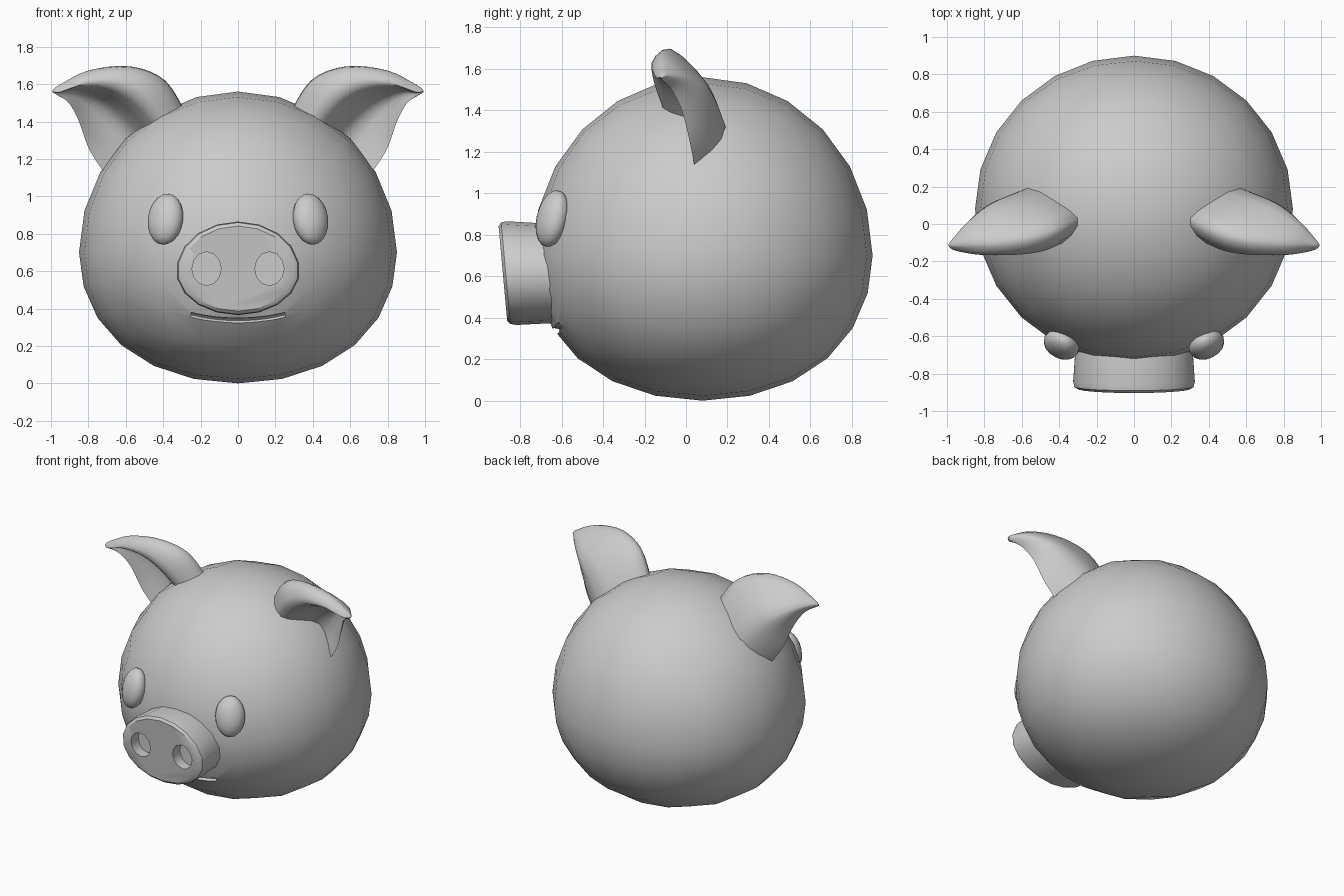
import bpy, bmesh
from math import sin, cos, pi, radians, sqrt
from mathutils import Vector, Matrix

if "Cube" in bpy.data.objects:
    bpy.data.objects.remove(bpy.data.objects["Cube"])

CY, CZ = 0.08, 0.70          # head centre
RX, RY, RUP, RLOW = 0.85, 0.82, 0.86, 0.70


def finish(name, bm, angle=40):
    bmesh.ops.recalc_face_normals(bm, faces=bm.faces)
    me = bpy.data.meshes.new(name)
    bm.to_mesh(me)
    bm.free()
    ob = bpy.data.objects.new(name, me)
    bpy.context.collection.objects.link(ob)
    smooth(ob, angle)
    return ob


def smooth(ob, angle):
    bpy.ops.object.select_all(action='DESELECT')
    ob.select_set(True)
    bpy.context.view_layer.objects.active = ob
    bpy.ops.object.shade_smooth_by_angle(angle=radians(angle))


def loft(name, sections, angle=40):
    """Skin a list of closed rings and cap both ends."""
    bm = bmesh.new()
    rings = [[bm.verts.new(p) for p in s] for s in sections]
    n = len(rings[0])
    for a, b in zip(rings, rings[1:]):
        for i in range(n):
            k = (i + 1) % n
            bm.faces.new((a[i], b[i], b[k], a[k]))
    bm.faces.new(rings[0])
    bm.faces.new(rings[-1])
    return finish(name, bm, angle)


def spline(pts, steps, closed=False):
    """Catmull-Rom curve through the points."""
    n = len(pts)
    get = (lambda i: pts[i % n]) if closed else (lambda i: pts[max(0, min(n - 1, i))])
    out = []
    for i in range(n if closed else n - 1):
        a, b, c, d = (get(i + k) for k in (-1, 0, 1, 2))
        for s in range(steps):
            t = s / steps
            out.append(0.5 * (2 * b + (c - a) * t + (2 * a - 5 * b + 4 * c - d) * t * t
                              + (3 * b - a - 3 * c + d) * t ** 3))
    if not closed:
        out.append(pts[-1].copy())
    return out


def mirror(ob):
    ob.modifiers.new("mirror", 'MIRROR').use_axis[0] = True


def cut(ob, cutter, angle):
    """Subtract the cutter and remove it."""
    mod = ob.modifiers.new("cut", 'BOOLEAN')
    mod.operation, mod.solver, mod.object = 'DIFFERENCE', 'EXACT', cutter
    cutter.hide_render = True
    bpy.ops.object.select_all(action='DESELECT')
    bpy.context.view_layer.objects.active = ob
    ob.select_set(True)
    bpy.ops.object.modifier_apply(modifier=mod.name)
    bpy.data.objects.remove(cutter)
    smooth(ob, angle)


def fullness(dz):
    return 1 + 0.08 * dz * dz if dz < 0 else 1


def face_y(x, z):
    """Front surface of the head."""
    dz = (z - CZ) / (RUP if z > CZ else RLOW)
    f = fullness(dz)
    return CY - RY * f * sqrt(1 - dz * dz - (x / RX / f) ** 2)


# Head: rounded cube sphere, flatter underneath
bm = bmesh.new()
bmesh.ops.create_cube(bm, size=2)
bmesh.ops.subdivide_edges(bm, edges=bm.edges, cuts=5, use_grid_fill=True)
for v in bm.verts:
    d = Vector([sin(c * pi / 4) / cos(c * pi / 4) for c in v.co]).normalized()
    f = fullness(d.z)
    v.co = (d.x * RX * f, CY + d.y * RY * f, CZ + d.z * (RUP if d.z > 0 else RLOW))
head = finish("head", bm)

# Mouth: thin curved groove under the snout
rings = []
for i in range(13):
    x = -0.25 + 0.5 * i / 12
    z = 0.335 + 0.03 * (x / 0.25) ** 2
    y = face_y(x, z)
    rings.append([Vector((x, y + 0.03 * cos(a), z + 0.015 * sin(a)))
                  for a in (k * pi / 4 for k in range(8))])
cut(head, loft("mouth_cutter", rings), 40)

# Snout: tilted oval drum with a bevelled front rim
rings = []
for y, s in ((-0.5, 0.97), (-0.70, 0.97), (-0.84, 1.0), (-0.868, 0.98), (-0.882, 0.91)):
    ring = []
    for k in range(18):
        a = k * pi / 9 + pi / 2
        dz = sin(a) * s * (0.265 if sin(a) > 0 else 0.235)
        ring.append(Vector((0.33 * s * cos(a), y - 0.09 * dz, 0.60 + dz)))
    rings.append(ring)
snout = loft("snout", rings, 35)

# Nostrils: two oval recesses
for side in (-1, 1):
    rings = [[Vector((side * 0.168 + 0.078 * cos(k * pi / 6), y, 0.613 + 0.09 * sin(k * pi / 6)))
              for k in range(12)] for y in (-0.80, -1.0)]
    cut(snout, loft("nostril_cutter", rings), 35)

# Eyes: flattened ovals lying against the face
bm = bmesh.new()
bmesh.ops.create_uvsphere(bm, u_segments=16, v_segments=10, radius=1)
bm.transform(Matrix.Translation((0.388, -0.645, 0.878))
             @ Matrix.Rotation(radians(27), 4, 'Z')
             @ Matrix.Rotation(radians(-14), 4, 'X')
             @ Matrix.Diagonal((0.10, 0.07, 0.14, 1)))
mirror(finish("eyes", bm, 60))

# Ears: per section, front rim, top ridge, back and outer edge, base to tip
stations = [
    [(0.40, -0.10, 1.38), (0.27, 0.05, 1.43), (0.50, 0.22, 1.22), (0.68, 0.05, 1.08)],
    [(0.52, -0.15, 1.52), (0.39, -0.01, 1.62), (0.62, 0.17, 1.38), (0.79, 0.02, 1.24)],
    [(0.66, -0.165, 1.59), (0.58, -0.07, 1.695), (0.76, 0.11, 1.50), (0.85, -0.02, 1.40)],
    [(0.82, -0.165, 1.60), (0.80, -0.10, 1.672), (0.89, 0.01, 1.56), (0.905, -0.07, 1.50)],
    [(0.945, -0.145, 1.56), (0.95, -0.115, 1.598), (0.97, -0.08, 1.57), (0.965, -0.11, 1.54)],
]
sections = []
for st, depth in zip(stations, (0.40, 0.32, 0.32, 0.4, 0.8)):
    t, r, b, o = (Vector(p) for p in st)
    hollow = b.lerp((t + o) / 2, depth)
    sections.append([t, r, b, o, hollow])
tip = Vector((1.0, -0.12, 1.56))
sections.append([p.lerp(tip, 0.75) for p in sections[-1]])
tracks = [spline(list(tr), 4) for tr in zip(*sections)]
mirror(loft("ears", [spline(list(ring), 4, True) for ring in zip(*tracks)], 70))
